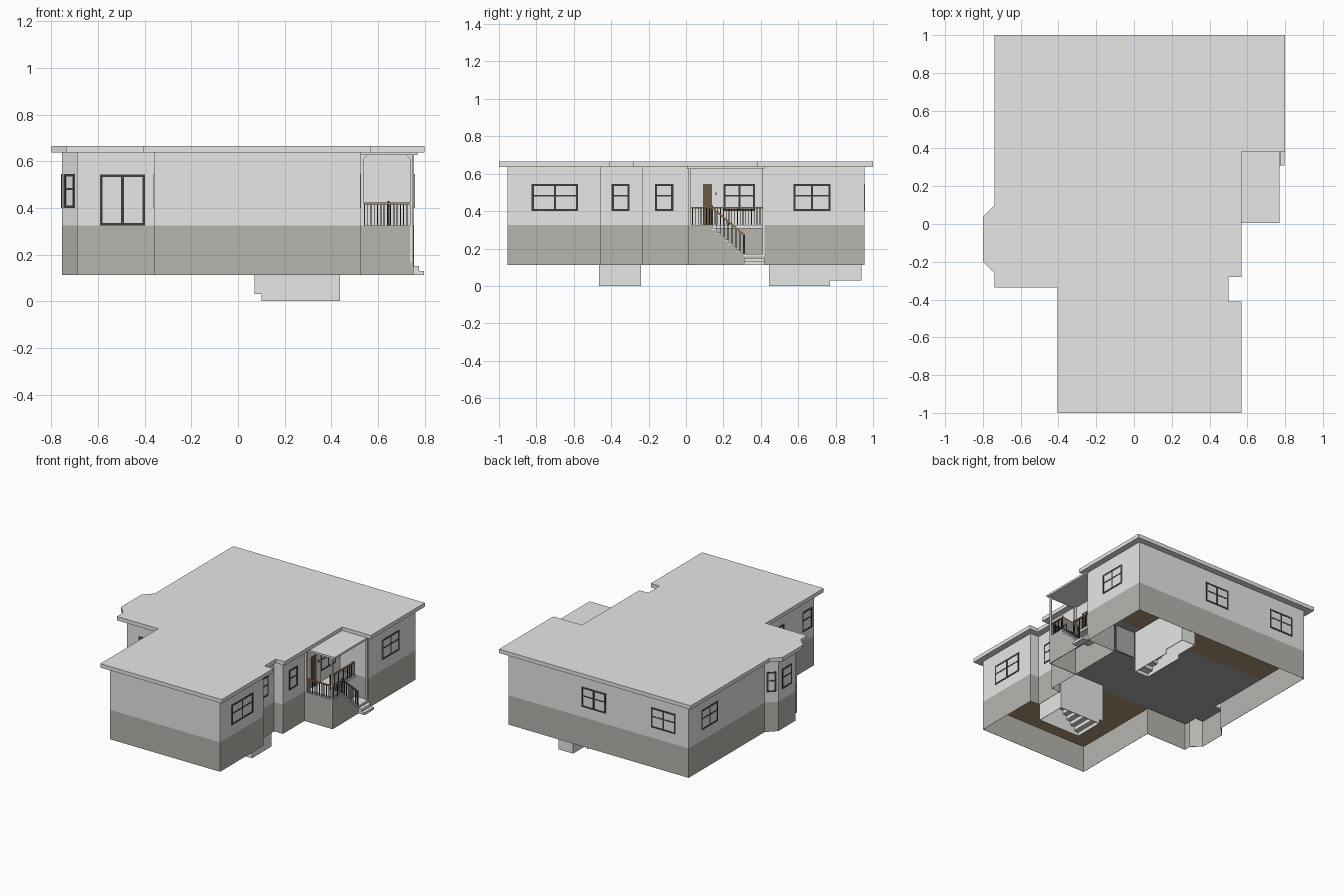
import bpy, bmesh, math
from mathutils import Matrix, Vector

cube = bpy.data.objects.get("Cube")
if cube:
    bpy.data.objects.remove(cube, do_unlink=True)


def material(name, r, g, b):
    m = bpy.data.materials.new(name)
    m.use_nodes = True
    m.diffuse_color = (r, g, b, 1)
    m.node_tree.nodes["Principled BSDF"].inputs["Base Color"].default_value = (r, g, b, 1)
    return m


SIDING = material("pale_siding", .8, .8, .79)
BASE = material("foundation_grey", .47, .465, .435)
ROOF = material("roof_grey", .8, .8, .79)
FRAME = material("dark_frame", .045, .045, .045)
WOOD = material("rail_wood", .4, .24, .11)
DOOR = material("door_brown", .15, .105, .06)
BROWN = material("brown_floor", .43, .29, .18)
DARK = material("grey_floor", .39, .39, .39)


def finish(name, bm, *mats):
    bmesh.ops.recalc_face_normals(bm, faces=bm.faces)
    me = bpy.data.meshes.new(name)
    bm.to_mesh(me)
    bm.free()
    for m in mats:
        me.materials.append(m)
    ob = bpy.data.objects.new(name, me)
    bpy.context.collection.objects.link(ob)
    return ob


def add_box(bm, lo, hi, frame=Matrix()):
    lo, hi = Vector(lo), Vector(hi)
    m = frame @ Matrix.Translation((lo + hi) / 2) @ Matrix.Diagonal((*(hi - lo), 1))
    bmesh.ops.create_cube(bm, size=1, matrix=m)


def boxes(name, mat, *pairs):
    bm = bmesh.new()
    for lo, hi in pairs:
        add_box(bm, lo, hi)
    return finish(name, bm, mat)


# Walls: one outline, counter-clockwise, in a foundation band and a siding band
outline = [(.755, .955), (-.69, .955), (-.69, .085), (-.755, .02), (-.755, -.18),
           (-.69, -.24), (-.69, -.29), (-.36, -.29), (-.36, -.955), (.525, -.955),
           (.525, -.455), (.455, -.455), (.455, -.235), (.525, -.235), (.525, .42), (.755, .42)]
GROUND, FLOOR, EAVE = .112, .325, .637
bm = bmesh.new()
rings = [[bm.verts.new((x, y, z)) for x, y in outline] for z in (GROUND, FLOOR, EAVE)]
for band in range(2):
    for i in range(len(outline)):
        j = (i + 1) % len(outline)
        f = bm.faces.new((rings[band][i], rings[band][j], rings[band + 1][j], rings[band + 1][i]))
        f.material_index = band
walls = finish("walls", bm, BASE, SIDING)
solid = walls.modifiers.new("thickness", "SOLIDIFY")
solid.thickness = .002
solid.offset = -1

# Flat roof with overhang
eaves = [(.8, 1), (-.738, 1), (-.738, .1), (-.8, .037), (-.8, -.2), (-.738, -.262),
         (-.738, -.335), (-.405, -.335), (-.405, -1), (.57, -1), (.57, -.41),
         (.5, -.41), (.5, -.28), (.57, -.28), (.57, .38), (.8, .38)]
bm = bmesh.new()
face = bm.faces.new([bm.verts.new((x, y, EAVE)) for x, y in eaves])
up = bmesh.ops.extrude_face_region(bm, geom=[face])["geom"]
bmesh.ops.translate(bm, vec=(0, 0, .028), verts=[v for v in up if isinstance(v, bmesh.types.BMVert)])
finish("roof", bm, ROOF)


# Windows: placed between two wall points, facing right of the direction p to q
def window(name, p, q, z0=.4, z1=.545, mullion=True, rail=True, bar=.011):
    d = Vector((q[0] - p[0], q[1] - p[1], 0))
    w, h = d.length, z1 - z0
    frame = Matrix.Translation((p[0], p[1], z0)) @ Matrix.Rotation(math.atan2(d.y, d.x), 4, "Z")
    bm = bmesh.new()
    add_box(bm, (0, -.0012, 0), (w, .002, h), frame)
    bars = [((0, 0), (bar, h)), ((w - bar, 0), (w, h)), ((0, 0), (w, bar)), ((0, h - bar), (w, h))]
    if mullion:
        bars.append(((w / 2 - bar / 2, 0), (w / 2 + bar / 2, h)))
    if rail:
        bars.append(((0, h * .56 - .004), (w, h * .56 + .004)))
    for a, b in bars:
        add_box(bm, (a[0], -.003, a[1]), (b[0], .002, b[1]), frame)
    for i, f in enumerate(bm.faces):
        f.material_index = 0 if i < 6 else 1
    finish(name, bm, SIDING, FRAME)


window("right_front_window", (.525, -.825), (.525, -.578))
window("recess_window", (.455, -.397), (.455, -.303), mullion=False)
window("right_middle_window", (.525, -.165), (.525, -.068), mullion=False)
window("porch_window", (.525, .2), (.525, .37))
window("right_back_window", (.755, .575), (.755, .772))
window("back_window_a", (.17, .955), (-.025, .955))
window("back_window_b", (-.39, .955), (-.585, .955))
window("left_back_window", (-.69, .81), (-.69, .62))
window("bay_back_window", (-.7, .075), (-.745, .03), mullion=False)
window("bay_middle_window", (-.755, -.025), (-.755, -.135), mullion=False)
window("bay_front_window", (-.745, -.189), (-.7, -.231), mullion=False)
window("wing_window_a", (-.36, -.5), (-.36, -.61), mullion=False)
window("wing_window_b", (-.36, -.82), (-.36, -.93), mullion=False)
window("sliding_door", (-.592, -.29), (-.398, -.29), FLOOR, .543, rail=False)

# Porch door
boxes("front_door", DOOR, ((.525, .09, FLOOR), (.532, .14, .545)))
boxes("door_side_panel", SIDING, ((.525, .14, FLOOR), (.531, .185, .545)))
boxes("door_handle", FRAME, ((.53, .158, .485), (.54, .164, .5)))

# Porch roof, posts and brackets
boxes("porch_roof", ROOF, ((.525, .005, .626), (.77, .42, .64)))
posts = [((x, y, .165), (x + .012, y + .012, .626)) for x, y in ((.738, .012), (.738, .408))]
posts.append(((.525, .012, FLOOR), (.54, .024, .626)))
boxes("porch_posts", SIDING, *posts)
bm = bmesh.new()
for x, s in ((.54, 1), (.738, -1)):
    a, b, c = [bm.verts.new((x + s * u, .018, .626 - v)) for u, v in ((0, 0), (.016, 0), (0, .016))]
    bm.faces.new((a, b, c))
finish("porch_brackets", bm, SIDING)

# Porch deck and the thin foundation around it
boxes("porch_deck", ROOF, ((.525, .016, .308), (.648, .42, FLOOR)), ((.648, .016, .308), (.746, .14, FLOOR)))
N, RUN, RISE = 8, .17 / 8, .155 / 8
treads = []
skirt = [((.525, .012, GROUND), (.75, .016, .324)), ((.746, .012, GROUND), (.751, .14, .324)),
         ((.746, .31, GROUND), (.75, .42, .16))]
for i in range(N):
    y, z = .14 + i * RUN, FLOOR - (i + 1) * RISE
    treads.append(((.648, y, z - .006), (.753, y + RUN + .004, z)))
    treads.append(((.648, y, z), (.75, y + .004, z + RISE)))
    skirt.append(((.746, y, GROUND), (.75, y + RUN, z)))
treads.append(((.648, .31, .158), (.753, .42, .17)))
boxes("porch_stairs", ROOF, *treads)
boxes("porch_foundation", BASE, *skirt)
boxes("entry_steps", ROOF, ((.75, .31, GROUND), (.775, .42, .15)), ((.775, .31, GROUND), (.798, .42, .13)))


# Railings: wooden handrail over dark balusters
def railing(name, a, b, drop, count):
    a, b = Vector(a), Vector(b)
    d = b - a
    bm = bmesh.new()
    frame = Matrix.Translation(a) @ d.to_track_quat("X", "Z").to_matrix().to_4x4()
    add_box(bm, (0, -.005, -.004), (d.length, .005, .005), frame)
    finish(name + "_handrail", bm, WOOD)
    bm = bmesh.new()
    for i in range(count):
        p = a.lerp(b, i / (count - 1))
        add_box(bm, p - Vector((.002, .002, drop)), p + Vector((.002, .002, -.002)))
    finish(name + "_balusters", bm, FRAME)


railing("front_rail", (.542, .02, .418), (.738, .02, .418), .093, 15)
railing("side_rail", (.742, .02, .418), (.742, .14, .418), .093, 9)
railing("inner_rail", (.645, .14, .418), (.645, .41, .418), .093, 19)
railing("stair_rail", (.742, .14, .418), (.742, .31, .272), .1, 9)
boxes("newel_posts", FRAME, *[((x, y, z), (x + .009, y + .009, z + .105)) for x, y, z in
                              ((.738, .135, FLOOR), (.64, .135, FLOOR), (.738, .306, .17))])

# Floor slabs over the open basement
Z0, Z1 = .305, .32
boxes("brown_floors", BROWN, ((-.358, -.953, Z0), (.523, -.457, Z1)), ((-.358, -.457, Z0), (.453, -.28, Z1)),
      ((-.688, .5, Z0), (.753, .953, Z1)))
boxes("middle_floor", DARK, ((-.688, -.28, Z0), (.453, .5, Z1)), ((-.753, -.178, Z0), (-.688, .018, Z1)),
      ((.453, -.233, Z0), (.523, .5, Z1)), ((.523, .422, Z0), (.753, .5, Z1)))


# Basement stairs: thin treads and risers climbing along one axis
def flight(name, lo, hi, axis, count=10):
    parts = []
    run, rise = (hi[axis] - lo[axis]) / count, Z0 / count
    for i in range(count):
        a, b = [*lo, (i + 1) * rise - .005], [*hi, (i + 1) * rise]
        a[axis] = lo[axis] + i * run
        b[axis] = a[axis] + run
        riser_top = b.copy()
        riser_top[axis] = a[axis] + .004
        parts += [(a, b), ((a[0], a[1], i * rise), riser_top)]
    boxes(name, SIDING, *parts)


flight("front_basement_stairs", (.1, -.46), (.435, -.245), 0)
boxes("front_stairwell_walls", SIDING, ((.435, -.465, 0), (.438, -.24, Z0)),
      *[part for y in (-.465, -.245) for part in (((.1, y, 0), (.435, y + .005, Z0)),
                                                  ((.07, y, .03), (.1, y + .005, Z0)))])
flight("back_basement_stairs", (.255, .445), (.36, .935), 1)
boxes("back_stairwell_walls", SIDING, ((.25, .935, .03), (.365, .938, Z0)),
      *[part for x in (.25, .36) for part in (((x, .445, 0), (x + .005, .77, Z0)),
                                              ((x, .77, .03), (x + .005, .935, Z0)))])
boxes("basement_cross_wall", DARK, ((.365, .43, GROUND), (.523, .44, Z0)))
